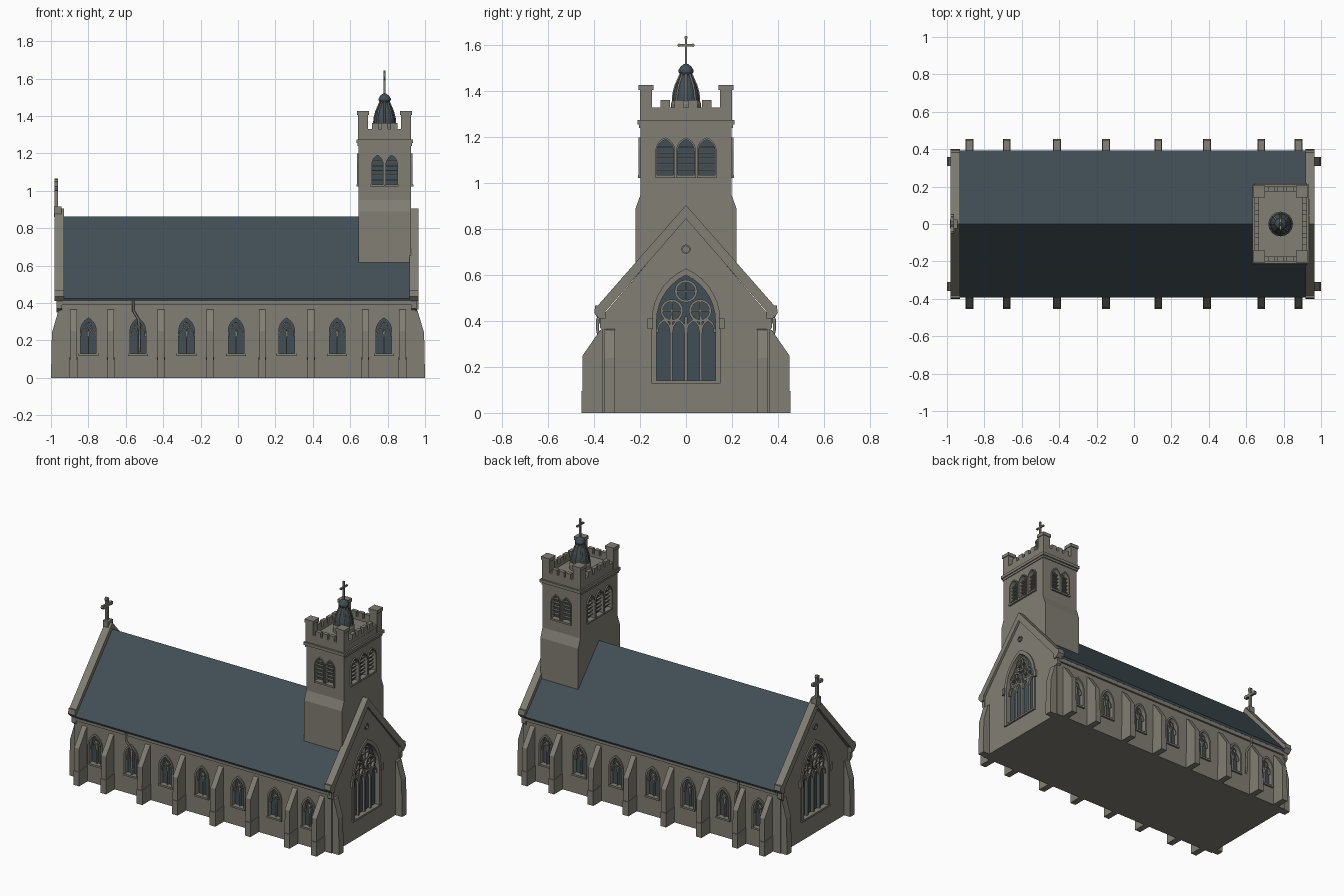
import bpy, bmesh, math
from mathutils import Matrix

if "Cube" in bpy.data.objects:
    bpy.data.objects.remove(bpy.data.objects["Cube"])


def material(name, rgb):
    m = bpy.data.materials.new(name)
    m.use_nodes = True
    m.diffuse_color = (*rgb, 1)
    m.node_tree.nodes["Principled BSDF"].inputs["Base Color"].default_value = (*rgb, 1)
    return m


STONE = material("grey stone", (0.22, 0.21, 0.172))
SLATE = material("blue slate", (0.053, 0.077, 0.092))


# A piece is (profile, axis, low, high): a profile extruded along one axis
def place(u, v, w, axis):
    return {"x": (w, u, v), "y": (u, w, v), "z": (u, v, w)}[axis]


def solid(name, pieces, mat):
    bm = bmesh.new()
    for profile, axis, low, high in pieces:
        a = [bm.verts.new(place(u, v, low, axis)) for u, v in profile]
        b = [bm.verts.new(place(u, v, high, axis)) for u, v in profile]
        bm.faces.new(a[::-1])
        bm.faces.new(b)
        for i in range(len(a)):
            j = (i + 1) % len(a)
            bm.faces.new((a[i], a[j], b[j], b[i]))
    bmesh.ops.recalc_face_normals(bm, faces=bm.faces)
    mesh = bpy.data.meshes.new(name)
    bm.to_mesh(mesh)
    bm.free()
    mesh.materials.append(mat)
    obj = bpy.data.objects.new(name, mesh)
    bpy.context.collection.objects.link(obj)
    return obj


def rect(u0, u1, v0, v1):
    return [(u0, v0), (u1, v0), (u1, v1), (u0, v1)]


def box(x0, x1, y0, y1, z0, z1):
    return (rect(x0, x1, y0, y1), "z", z0, z1)


def arch(c, half, z0, spring, apex, steps=7):
    rise = apex - spring
    r = (half * half + rise * rise) / (2 * half)
    end = math.asin(rise / r)
    right = [(half - r + r * math.cos(end * i / steps), spring + r * math.sin(end * i / steps))
             for i in range(steps + 1)]
    side = [(half, z0)] + right
    return [(c + u, v) for u, v in side] + [(c - u, v) for u, v in side[-2::-1]]


def circle(c, z, r, n=16):
    return [(c + r * math.cos(math.tau * i / n), z + r * math.sin(math.tau * i / n)) for i in range(n)]


def band(outer, inner, axis, low, high, closed=False):
    n = len(outer)
    return [([outer[i], outer[(i + 1) % n], inner[(i + 1) % n], inner[i]], axis, low, high)
            for i in range(n if closed else n - 1)]


def carve(obj, pieces):
    cutter = solid("cutter", pieces, STONE)
    cutter.hide_render = True
    mod = obj.modifiers.new("openings", "BOOLEAN")
    mod.operation, mod.solver, mod.object = "DIFFERENCE", "EXACT", cutter
    graph = bpy.context.evaluated_depsgraph_get()
    mesh = bpy.data.meshes.new_from_object(obj.evaluated_get(graph))
    obj.modifiers.clear()
    obj.data = mesh
    bpy.data.objects.remove(cutter)


glass, trim = [], []


def window(cuts, axis, s, plane, c, half, z0, spring, apex, hood):
    """Recessed pointed opening with glass, hood and sill; returns tracery span."""
    def span(a, b):
        return sorted((plane + s * a, plane + s * b))
    shape = arch(c, half, z0, spring, apex)
    cuts.append((shape, axis, *span(0.02, -0.03)))
    glass.append((shape, axis, *span(-0.031, -0.024)))
    outer = arch(c, half + hood, z0, spring, apex + hood * 1.3)
    trim.extend(band(outer, shape, axis, *span(-0.01, 0.008)))
    trim.append((rect(c - half - hood, c + half + hood, z0 - 0.012, z0), axis, *span(-0.01, 0.012)))
    return span(-0.028, -0.008)


def ring(c, z, r, t, axis, span):
    trim.extend(band(circle(c, z, r), circle(c, z, r - t), axis, *span, closed=True))


# Nave walls with side and gable windows
nave = solid("nave_walls", [([(-0.365, 0), (0.365, 0), (0.365, 0.42), (0, 0.85), (-0.365, 0.42)],
                             "x", -0.955, 0.95)], STONE)
nave_cuts = []
for s in (-1, 1):
    for x in (-0.8, -0.535, -0.275, -0.01, 0.26, 0.53, 0.78):
        span = window(nave_cuts, "y", s, s * 0.365, x, 0.042, 0.13, 0.25, 0.32, 0.011)
        for d in (-0.021, 0.021):
            light = arch(x + d, 0.021, 0.22, 0.235, 0.265, 4)
            inner = arch(x + d, 0.015, 0.22, 0.235, 0.257, 4)
            trim.extend(band(light, inner, "y", *span))
        ring(x, 0.28, 0.02, 0.007, "y", span)
        trim.append((rect(x - 0.003, x + 0.003, 0.13, 0.26), "y", *span))
    # Large traceried gable window
    plane = 0.95 if s > 0 else -0.955
    span = window(nave_cuts, "x", s, plane, 0, 0.128, 0.14, 0.4, 0.6, 0.022)
    for y in (-0.064, 0, 0.064):
        trim.append((rect(y - 0.006, y + 0.006, 0.14, 0.42), "x", *span))
    for y in (-0.096, -0.032, 0.032, 0.096):
        trim.extend(band(arch(y, 0.032, 0.35, 0.36, 0.41, 4), arch(y, 0.024, 0.35, 0.36, 0.398, 4),
                         "x", *span))
    for y, z in ((-0.062, 0.445), (0.062, 0.445), (0, 0.53)):
        ring(y, z, 0.05, 0.011, "x", span)
        trim.append((rect(y - 0.045, y + 0.045, z - 0.003, z + 0.003), "x", *span))
        trim.append((rect(y - 0.003, y + 0.003, z - 0.045, z + 0.045), "x", *span))
    ring(0, 0.713, 0.02, 0.007, "x", sorted((plane, plane + s * 0.008)))
    # Small stops at the feet of the hood
    for y in (-0.155, 0.155):
        trim.append((rect(y - 0.012, y + 0.012, 0.365, 0.41), "x", *sorted((plane, plane + s * 0.015))))
carve(nave, nave_cuts)

# Roof slopes
solid("roof", [([(0, 0.862), (s * 0.392, 0.425), (s * 0.385, 0.41), (0, 0.835)], "x", -0.935, 0.925)
               for s in (-1, 1)], SLATE)
solid("eaves_course", [box(-0.94, 0.94, *sorted((s * 0.36, s * 0.378)), 0.39, 0.415) for s in (-1, 1)], STONE)

# Gable copings with kneelers
coping = []
for x0, x1 in ((-0.98, -0.93), (0.917, 0.965)):
    for s in (-1, 1):
        coping.append(([(0, 0.905), (s * 0.395, 0.455), (s * 0.37, 0.42), (0, 0.845)], "x", x0, x1))
        coping.append(([(s * 0.35, 0.41), (s * 0.378, 0.41), (s * 0.4, 0.435), (s * 0.395, 0.468),
                        (s * 0.35, 0.468)], "x", x0, x1))
        coping.append(([(s * 0.35, 0.35), (s * 0.375, 0.37), (s * 0.375, 0.42), (s * 0.35, 0.42)],
                       "x", x0 + 0.01, x1 - 0.01))
solid("gable_copings", coping, STONE)

# Buttresses along the sides and at the end corners
buttresses = []
for s in (-1, 1):
    for x in (-0.88, -0.68, -0.412, -0.15, 0.13, 0.39, 0.68, 0.88):
        for p, w in (([(0.35, 0), (0.452, 0), (0.45, 0.25), (0.374, 0.36), (0.35, 0.375)], 0.018),
                     ([(0.35, 0), (0.455, 0), (0.455, 0.095), (0.35, 0.11)], 0.021)):
            buttresses.append(([(s * y, z) for y, z in p], "y_side", x - w, x + w))
    for e in (-1, 1):
        lo, hi = sorted((e * 0.31, e * 0.358))
        p = [(0.93, 0), (1, 0), (0.995, 0.24), (0.96, 0.36), (0.93, 0.375)]
        buttresses.append(([(s * x, z) for x, z in p], "y", lo, hi))
solid("buttresses", [(p, "x" if a == "y_side" else a, l, h) for p, a, l, h in buttresses], STONE)

# Tower shaft with a wider lower stage
CX = 0.784
tower = solid("tower", [([(-0.22, 0.4), (0.22, 0.4), (0.22, 0.89), (0.198, 0.95), (0.198, 1.31),
                          (-0.198, 1.31), (-0.198, 0.95), (-0.22, 0.89)], "x", 0.645, 0.925)], STONE)
tower_cuts = []
for s in (-1, 1):
    faces = [("y", s * 0.198, CX + d, 0.03) for d in (-0.038, 0.038)]
    faces += [("x", 0.925 if s > 0 else 0.645, y, 0.036) for y in (-0.09, 0, 0.09)]
    for axis, plane, c, half in faces:
        span = window(tower_cuts, axis, s, plane, c, half, 1.035, 1.14, 1.19, 0.007)
        for i in range(5):
            z = 1.055 + i * 0.025
            trim.append((rect(c - half, c + half, z, z + 0.006), axis, *span))
carve(tower, tower_cuts)

# String courses, parapet, corner turrets and battlements
top = [box(0.634, 0.936, -0.212, 0.212, 1.255, 1.275), box(0.64, 0.93, -0.204, 0.204, 1.24, 1.255)]
for s in (-1, 1):
    y0, y1 = sorted((s * 0.175, s * 0.2))
    x0, x1 = sorted((CX + s * 0.115, CX + s * 0.14))
    top += [box(0.645, 0.923, y0, y1, 1.27, 1.33), box(x0, x1, -0.19, 0.19, 1.27, 1.33)]
    top += [box(CX + d - 0.018, CX + d + 0.018, y0, y1, 1.33, 1.362) for d in (-0.05, 0, 0.05)]
    top += [box(x0, x1, d - 0.02, d + 0.02, 1.33, 1.362) for d in (-0.09, -0.03, 0.03, 0.09)]
    for e in (-1, 1):
        x, y = CX + s * 0.115, e * 0.174
        top.append(box(x - 0.027, x + 0.027, y - 0.027, y + 0.027, 1.27, 1.41))
        top.append(box(x - 0.032, x + 0.032, y - 0.032, y + 0.032, 1.405, 1.427))
solid("tower_battlements", top, STONE)


# Turned cupola on the tower
def lathe(name, profile, mat, sides=16):
    bm = bmesh.new()
    for (r0, z0), (r1, z1) in zip(profile, profile[1:]):
        bmesh.ops.create_cone(bm, segments=sides, cap_ends=True, radius1=r0, radius2=r1, depth=z1 - z0,
                              matrix=Matrix.Translation((CX, 0, (z0 + z1) / 2)))
    mesh = bpy.data.meshes.new(name)
    bm.to_mesh(mesh)
    bm.free()
    mesh.materials.append(mat)
    obj = bpy.data.objects.new(name, mesh)
    bpy.context.collection.objects.link(obj)


bell = [(0.058, 1.355), (0.055, 1.39), (0.046, 1.425), (0.033, 1.455), (0.024, 1.475)]
lathe("cupola_base", [(0.066, 1.3), (0.066, 1.345), (0.06, 1.358)], STONE)
lathe("cupola_dome", bell, SLATE)
lathe("cupola_cap", [(0.024, 1.47), (0.033, 1.485), (0.033, 1.492), (0.024, 1.508), (0.008, 1.52)], SLATE)
ribs = bpy.data.curves.new("cupola_ribs", "CURVE")
ribs.dimensions, ribs.bevel_depth, ribs.bevel_resolution = "3D", 0.005, 1
for i in range(8):
    a = math.tau * i / 8
    line = ribs.splines.new("POLY")
    line.points.add(len(bell) - 1)
    for point, (r, z) in zip(line.points, bell):
        point.co = (CX + r * math.cos(a), r * math.sin(a), z, 1)
ribs.materials.append(STONE)
bpy.context.collection.objects.link(bpy.data.objects.new("cupola_ribs", ribs))


# Crosses on the tower and the far gable
def cross(name, x, z0, z1, arm, t):
    zc = z0 + (z1 - z0) * 0.7
    parts = [box(x - t, x + t, -t, t, z0, z1), box(x - t, x + t, -arm, arm, zc - t, zc + t)]
    for y, z in ((-arm, zc), (arm, zc), (0, z1 - t)):
        parts.append((circle(y, z, t * 1.5, 8), "x", x - t, x + t))
    solid(name, parts, STONE)


cross("tower_cross", CX, 1.51, 1.64, 0.03, 0.005)
cross("gable_cross", -0.972, 0.9, 1.06, 0.04, 0.009)
solid("gable_cross_foot", [box(-0.985, -0.945, -0.025, 0.025, 0.86, 0.915)], STONE)

# Window glass and stone tracery
solid("window_glass", glass, SLATE)
solid("window_tracery", trim, STONE)

# Rainwater pipes
pipe = bpy.data.curves.new("rain_pipes", "CURVE")
pipe.dimensions, pipe.bevel_depth, pipe.bevel_resolution = "3D", 0.007, 1
for s, x in ((-1, -0.56), (1, -0.66)):
    line = pipe.splines.new("POLY")
    path = [(x, 0.385, 0.41), (x, 0.385, 0.36), (x + 0.03, 0.373, 0.31), (x + 0.035, 0.373, 0.14)]
    line.points.add(len(path) - 1)
    for point, (px, py, pz) in zip(line.points, path):
        point.co = (px, s * py, pz, 1)
pipe.materials.append(STONE)
bpy.context.collection.objects.link(bpy.data.objects.new("rain_pipes", pipe))
